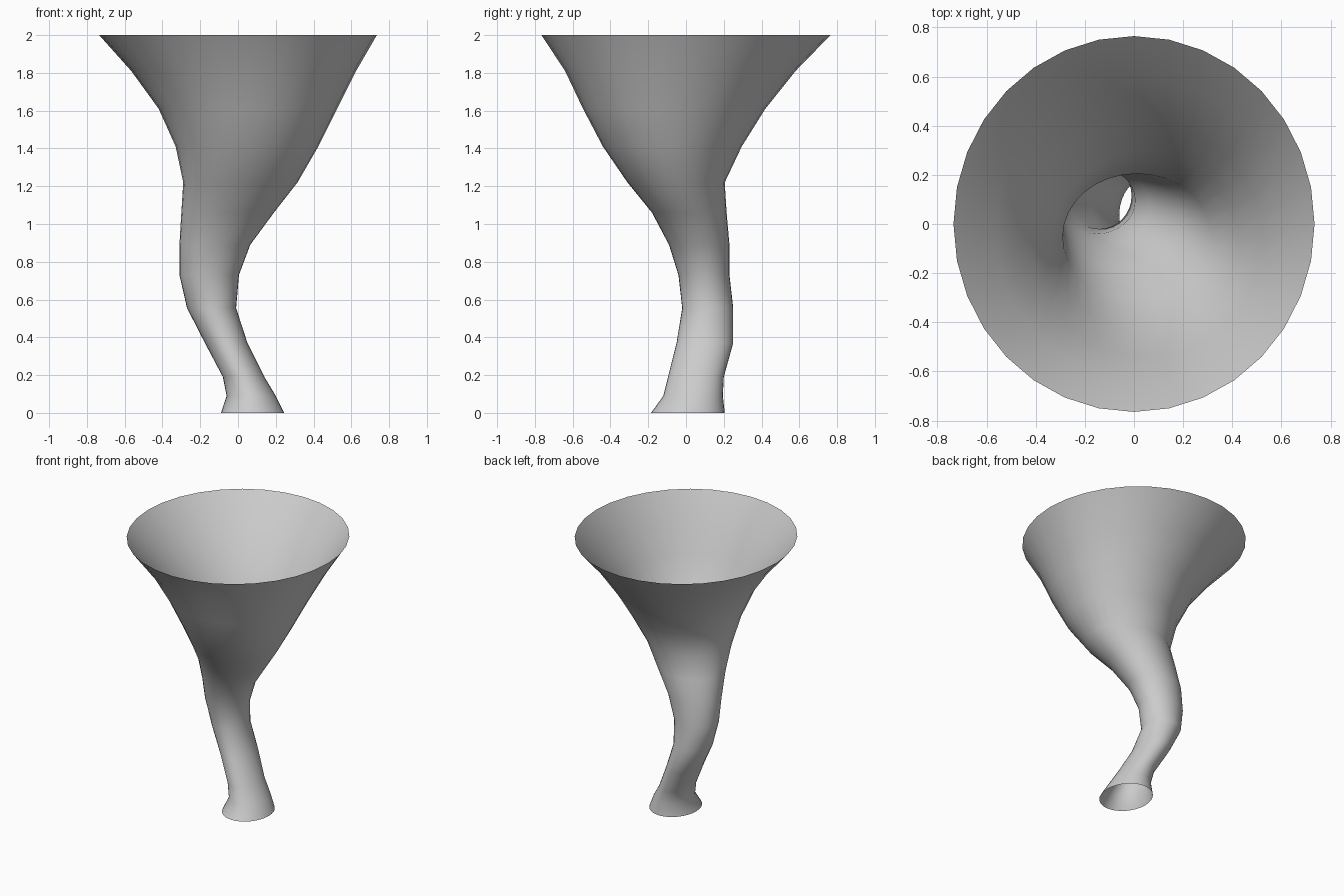
import bpy, bmesh
from math import sin, cos, tau

# ring profile: height, x min, x max, y min, y max
RINGS = [
    (0.00, -0.09, 0.245, -0.185, 0.205),
    (0.09, -0.06, 0.20, -0.12, 0.195),
    (0.19, -0.08, 0.14, -0.095, 0.20),
    (0.37, -0.175, 0.05, -0.05, 0.25),
    (0.555, -0.27, -0.01, -0.02, 0.25),
    (0.73, -0.31, 0.005, -0.04, 0.23),
    (0.89, -0.31, 0.065, -0.09, 0.23),
    (1.06, -0.30, 0.19, -0.18, 0.215),
    (1.22, -0.29, 0.315, -0.31, 0.205),
    (1.41, -0.33, 0.425, -0.44, 0.295),
    (1.61, -0.42, 0.525, -0.545, 0.42),
    (1.81, -0.565, 0.625, -0.64, 0.58),
    (2.00, -0.735, 0.735, -0.765, 0.765),
]
SIDES = 32

# winding open funnel
bm = bmesh.new()
loops = []
for z, x0, x1, y0, y1 in RINGS:
    loops.append([bm.verts.new(((x0 + x1) / 2 + (x1 - x0) / 2 * cos(tau * i / SIDES),
                                (y0 + y1) / 2 + (y1 - y0) / 2 * sin(tau * i / SIDES), z))
                  for i in range(SIDES)])
for a, b in zip(loops, loops[1:]):
    for i in range(SIDES):
        j = (i + 1) % SIDES
        bm.faces.new((a[i], a[j], b[j], b[i])).smooth = True

mesh = bpy.data.meshes.new("funnel")
bm.to_mesh(mesh)
bm.free()
funnel = bpy.data.objects.new("funnel", mesh)
bpy.context.collection.objects.link(funnel)
